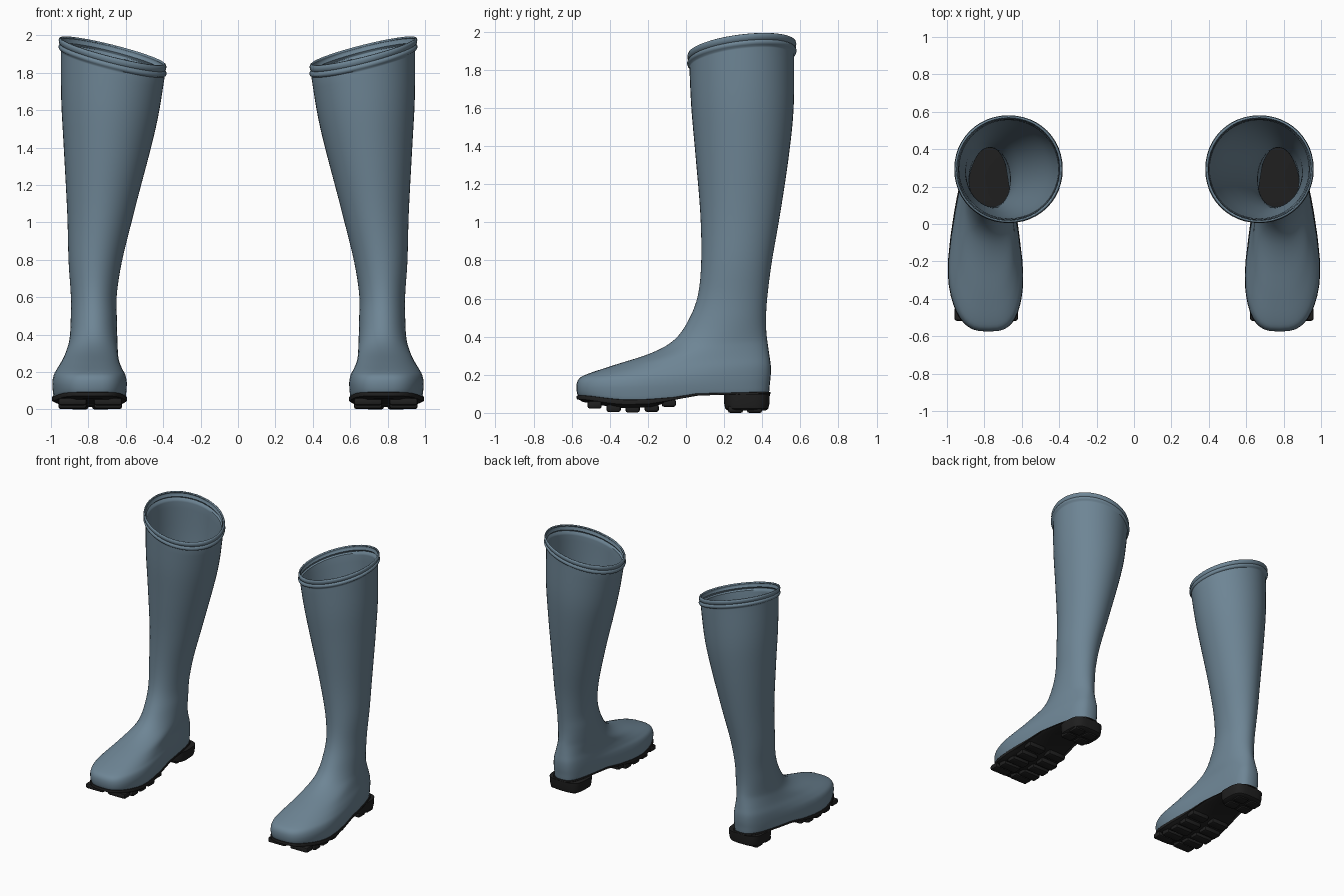
import bpy, bmesh, math
from mathutils import Matrix, Vector

cube = bpy.data.objects.get("Cube")
if cube:
    bpy.data.objects.remove(cube)


def material(name, color, roughness):
    mat = bpy.data.materials.new(name)
    mat.use_nodes = True
    mat.diffuse_color = (*color, 1)
    bsdf = mat.node_tree.nodes["Principled BSDF"]
    bsdf.inputs["Base Color"].default_value = (*color, 1)
    bsdf.inputs["Roughness"].default_value = roughness
    return mat


rubber_blue = material("slate blue rubber", (0.155, 0.235, 0.3), 0.5)
sole_black = material("black rubber", (0.014, 0.014, 0.014), 0.7)
SEGMENTS = 48


def smooth(t):
    t = min(max(t, 0), 1)
    return t * t * (3 - 2 * t)


def table(points, y):
    """Smoothly interpolated height along the foot."""
    if y <= points[0][0]:
        return points[0][1]
    for (y0, z0), (y1, z1) in zip(points, points[1:]):
        if y <= y1:
            return z0 + (z1 - z0) * smooth((y - y0) / (y1 - y0))
    return points[-1][1]


def sole_top(y):
    return table([(-0.58, 0.09), (-0.3, 0.066), (-0.15, 0.07), (0.08, 0.1), (0.44, 0.107)], y)


def sole_bottom(y):
    return table([(-0.58, 0.045), (-0.33, 0.012), (-0.2, 0.015), (0.03, 0.075), (0.2, 0.085)], y)


def ring(section, grow=0, power=None):
    """Cross-section, counter-clockwise from the toe side."""
    yf, zf, yb, zb, cx, wf, wb = section
    yf, yb, wf, wb = yf - grow, yb + grow, wf + grow, wb + grow
    length = yb - yf
    foot = min(max(length - 0.55, 0) * 2, 1)
    power = power or 2 + foot
    tilt = 0.25 * smooth(((zf + zb) / 2 - 1) / 0.8)
    points = []
    for j in range(SEGMENTS):
        a = 2 * math.pi * j / SEGMENTS
        c, s = -math.cos(a), math.sin(a)
        u = math.copysign(abs(c) ** (2 / power), c)
        v = math.copysign(abs(s) ** (2 / power), s)
        w = wf + (wb - wf) * smooth((u + 0.6) / 1.4)
        x = v * w
        k = (u + 1) / 2
        points.append(Vector((cx + x + 0.02 * foot * (1 - u * u),
                              yf + length * k, zf + (zb - zf) * k + tilt * x)))
    return points


def catmull(sections, steps):
    """Spline through the key sections; also gives the position along it."""
    last = len(sections) - 1
    for i in range(last):
        quad = [sections[min(max(i + d, 0), last)] for d in (-1, 0, 1, 2)]
        for k in range(steps):
            t = k / steps
            yield i + t, [b + t / 2 * (c - a + t * (2 * a - 5 * b + 4 * c - d + t * (3 * (b - c) + d - a)))
                          for a, b, c, d in zip(*quad)]
    yield last, list(sections[-1])


def finish(name, bm, side, mat, angle=40):
    if side < 0:
        bm.transform(Matrix.Scale(-1, 4, (1, 0, 0)))
        bmesh.ops.reverse_faces(bm, faces=bm.faces)
    mesh = bpy.data.meshes.new(name)
    bm.to_mesh(mesh)
    bm.free()
    mesh.materials.append(mat)
    obj = bpy.data.objects.new(name, mesh)
    bpy.context.collection.objects.link(obj)
    bpy.ops.object.select_all(action='DESELECT')
    obj.select_set(True)
    bpy.context.view_layer.objects.active = obj
    bpy.ops.object.shade_smooth_by_angle(angle=math.radians(angle))
    return obj


def loft(rings, caps):
    bm = bmesh.new()
    rows = [[bm.verts.new(p) for p in r] for r in rings]
    n = SEGMENTS
    for low, high in zip(rows, rows[1:]):
        for j in range(n):
            k = (j + 1) % n
            bm.faces.new((low[j], low[k], high[k], high[j]))
    if caps:
        # Strips across the foot keep the curved caps clean
        for row, top in ((rows[0], False), (rows[-1], True)):
            for j in range(n // 2):
                loop = [row[j], row[j + 1], row[(n - j - 1) % n], row[(n - j) % n]]
                loop = list(dict.fromkeys(loop))
                bm.faces.new(loop if top else loop[::-1])
    return bm


# Key sections: front y, front z, back y, back z, centre x, front and back half width
SECTIONS = [
    (-0.565, 0.09, 0.435, 0.105, 0.778, 0.2, 0.135),
    (-0.575, 0.13, 0.44, 0.15, 0.778, 0.208, 0.14),
    (-0.565, 0.175, 0.445, 0.2, 0.778, 0.2, 0.14),
    (-0.52, 0.203, 0.445, 0.25, 0.778, 0.18, 0.137),
    (-0.38, 0.25, 0.438, 0.3, 0.777, 0.155, 0.13),
    (-0.18, 0.315, 0.43, 0.355, 0.775, 0.138, 0.126),
    (-0.06, 0.385, 0.422, 0.42, 0.772, 0.128, 0.123),
    (0.015, 0.49, 0.42, 0.5, 0.771, 0.123, 0.123),
    (0.063, 0.62, 0.427, 0.61, 0.771, 0.123, 0.123),
    (0.08, 0.8, 0.45, 0.79, 0.763, 0.143, 0.143),
    (0.075, 1.05, 0.495, 1.05, 0.735, 0.178, 0.178),
    (0.05, 1.35, 0.54, 1.35, 0.707, 0.223, 0.223),
    (0.028, 1.6, 0.565, 1.6, 0.688, 0.257, 0.257),
    (0.018, 1.81, 0.568, 1.875, 0.67, 0.277, 0.277),
]
# Rolled top band: distance above the last section, outward bulge
BAND = [(0.008, 0), (0.014, 0.009), (0.026, 0.013), (0.036, 0.009), (0.04, 0.004),
        (0.046, 0.009), (0.062, 0.011), (0.072, 0.008), (0.075, 0.002)]

for side, label in ((1, "left"), (-1, "right")):
    # Boot upper with its rolled band and wall thickness
    rings = []
    for t, section in catmull(SECTIONS, 4):
        points = ring(section)
        fade = 1 - smooth(t)
        for p in points:
            k = (p.y - section[0]) / (section[2] - section[0])
            straight = section[1] + (section[3] - section[1]) * k
            p.z += (sole_top(p.y) - straight) * fade
        rings.append(points)
    for rise, bulge in BAND:
        points = ring(SECTIONS[-1], bulge)
        for p in points:
            p.z += rise
        rings.append(points)
    upper = finish(label + "_boot_upper", loft(rings, False), side, rubber_blue, 60)
    wall = upper.modifiers.new("wall", 'SOLIDIFY')
    wall.thickness = 0.012
    wall.offset = -1

    # Sole: arched slab that follows the outline of the foot
    rings = []
    for grow, mix, lift in ((-0.025, 0, 0.014), (-0.005, 0, 0.024), (0.008, 0.6, 0),
                            (0.01, 1, -0.006), (0.007, 1, 0.002), (-0.006, 1, 0.004)):
        points = ring(SECTIONS[0], grow)
        for p in points:
            p.z = sole_bottom(p.y) * (1 - mix) + sole_top(p.y) * mix + lift
        rings.append(points)
    finish(label + "_sole", loft(rings, True), side, sole_black)

    # Heel block
    rings = [ring((0.2, z, 0.438, z, 0.777, 0.137, 0.132), grow, 3.5)
             for z, grow in ((0.012, -0.02), (0.022, -0.006), (0.05, 0), (0.098, 0.002))]
    finish(label + "_heel", loft(rings, True), side, sole_black)

    # Tread lugs under the ball of the foot and the heel
    lugs = [(y, sole_bottom(y), 0.095, 0.15, 0.075) for y in (-0.48, -0.38, -0.28, -0.18, -0.09)]
    lugs += [(y, 0.002, 0.058, 0.095, 0.08) for y in (0.26, 0.36)]
    bm = bmesh.new()
    for y, z, offset, width, depth in lugs:
        for sign in (-1, 1):
            place = Matrix.Translation((0.79 + sign * offset, y, max(z - 0.011, 0) + 0.02))
            bmesh.ops.create_cube(bm, size=1, matrix=place @ Matrix.Diagonal((width, depth, 0.04, 1)))
    bmesh.ops.bevel(bm, geom=bm.edges[:], offset=0.012, segments=2, affect='EDGES', profile=0.5)
    finish(label + "_tread", bm, side, sole_black)
